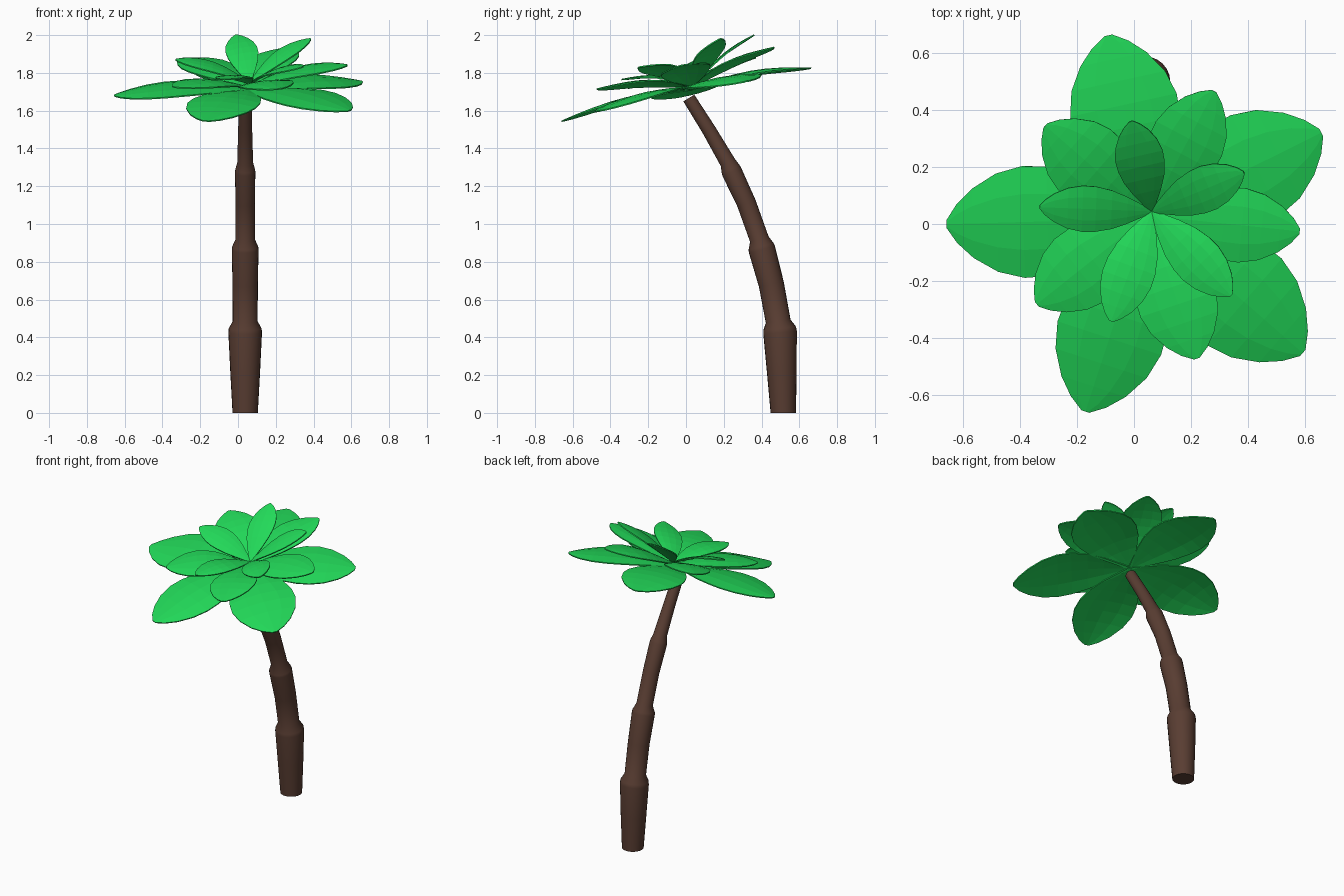
import bpy, bmesh, math
from mathutils import Vector

if "Cube" in bpy.data.objects:
    bpy.data.objects.remove(bpy.data.objects["Cube"])


def material(name, rgb):
    m = bpy.data.materials.new(name)
    m.diffuse_color = (*rgb, 1)
    m.use_nodes = True
    m.node_tree.nodes["Principled BSDF"].inputs["Base Color"].default_value = m.diffuse_color
    return m


GREEN = material("leaf green", (0.016, 0.70, 0.10))
BROWN = material("bark brown", (0.10, 0.047, 0.032))


def finish(bm, name, mat):
    me = bpy.data.meshes.new(name)
    bmesh.ops.recalc_face_normals(bm, faces=bm.faces[:])
    bm.to_mesh(me)
    bm.free()
    me.materials.append(mat)
    ob = bpy.data.objects.new(name, me)
    bpy.context.collection.objects.link(ob)
    return ob


# Trunk: leaning loft, each row is y, z, radius, tilt in degrees
rows = [(0.515, 0.005, 0.067, 0), (0.507, 0.22, 0.079, 2), (0.498, 0.425, 0.089, 6), (0.496, 0.447, 0.087, 6.5),
        (0.488, 0.485, 0.066, 8), (0.452, 0.68, 0.067, 12), (0.402, 0.865, 0.071, 15), (0.398, 0.88, 0.069, 15),
        (0.388, 0.92, 0.051, 17), (0.32, 1.11, 0.051, 21), (0.243, 1.275, 0.054, 23), (0.237, 1.29, 0.052, 23),
        (0.222, 1.325, 0.042, 25), (0.12, 1.50, 0.037, 29), (0.015, 1.667, 0.034, 31)]
SIDES = 24
bm = bmesh.new()
rings = []
for y, z, r, tilt in rows:
    t = math.radians(tilt)
    ring = []
    for i in range(SIDES):
        a = 2 * math.pi * i / SIDES
        ring.append(bm.verts.new((0.038 + r * math.cos(a), y + r * math.sin(a) * math.cos(t),
                                  max(0, z + r * math.sin(a) * math.sin(t)))))
    rings.append(ring)
for lo, hi in zip(rings, rings[1:]):
    for i in range(SIDES):
        j = (i + 1) % SIDES
        bm.faces.new((lo[i], lo[j], hi[j], hi[i]))
bm.faces.new(rings[0][::-1])
bm.faces.new(rings[-1])
for v in rings[0]:
    v.co.z = 0
trunk = finish(bm, "trunk", BROWN)
bpy.context.view_layer.objects.active = trunk
trunk.select_set(True)
bpy.ops.object.shade_smooth_by_angle(angle=math.radians(30))

# Leaf outline: fraction of length, fraction of half width
OUTLINE = [(0, 0.08), (0.1, 0.30), (0.22, 0.58), (0.36, 0.84), (0.5, 0.98), (0.62, 1.0),
           (0.75, 0.88), (0.87, 0.62), (0.95, 0.34), (1.0, 0.07)]
ACROSS = [-1, -0.5, 0, 0.5, 1]


def leaf(name, root, tip, half, arch, slope):
    """Arched, slightly cupped sheet running from root to tip."""
    root, tip = Vector(root), Vector(tip)
    d = tip - root
    side = Vector((-d.y, d.x, 0)).normalized()
    side.z = slope[0] * side.x + slope[1] * side.y
    bm = bmesh.new()
    grid = []
    for t, w in OUTLINE:
        mid = root + d * t + Vector((0, 0, arch * math.sin(math.pi * t)))
        grid.append([bm.verts.new(mid + side * (s * w * half) - Vector((0, 0, 0.1 * half * w * s * s)))
                     for s in ACROSS])
    for a, b in zip(grid, grid[1:]):
        for i in range(len(ACROSS) - 1):
            bm.faces.new((a[i], b[i], b[i + 1], a[i + 1]))
    ob = finish(bm, name, GREEN)
    mod = ob.modifiers.new("thickness", 'SOLIDIFY')
    mod.thickness = 0.007
    mod.offset = 0


# Three tilted whorls: root, arch, slope, then tips with half widths
whorls = {
    "lower_leaf": ((0.05, 0.02, 1.71), 0.04, (0, 0.21), [
        ((-0.655, 0.0, 1.68), 0.195), ((-0.09, 0.66, 1.825), 0.19), ((0.655, 0.32, 1.755), 0.195),
        ((0.59, -0.45, 1.60), 0.20), ((-0.17, -0.655, 1.545), 0.19)]),
    "middle_leaf": ((0.05, 0.03, 1.725), 0.035, (0.06, 0.23), [
        ((-0.31, 0.345, 1.875), 0.14), ((0.28, 0.465, 1.935), 0.13), ((0.58, -0.025, 1.84), 0.13),
        ((0.22, -0.47, 1.715), 0.14), ((-0.34, -0.28, 1.725), 0.14)]),
    "upper_leaf": ((0.062, 0.045, 1.745), 0.03, (0.10, 0.33), [
        ((-0.01, 0.36, 2.0), 0.085), ((0.385, 0.18, 1.98), 0.08), ((0.34, -0.25, 1.83), 0.085),
        ((-0.08, -0.34, 1.765), 0.09), ((-0.33, 0.06, 1.87), 0.08)]),
}
for name, (root, arch, slope, tips) in whorls.items():
    for k, (tip, half) in enumerate(tips):
        leaf(f"{name}_{k + 1}", root, tip, half, arch, slope)
